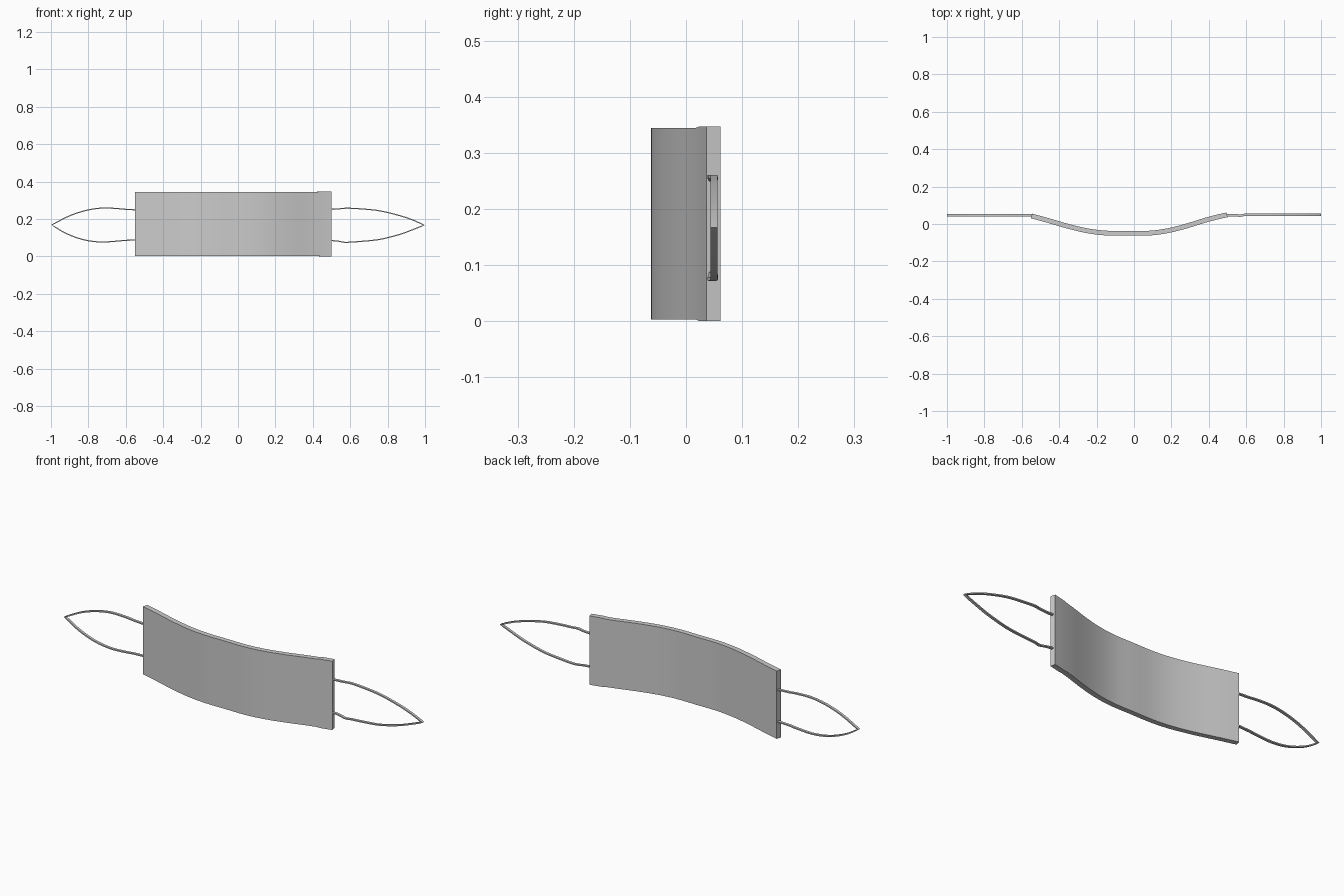
import bpy, bmesh
from mathutils import Vector

if "Cube" in bpy.data.objects:
    bpy.data.objects.remove(bpy.data.objects["Cube"])


def spline(points, steps):
    """Catmull-Rom through the points."""
    p = [Vector(q) for q in points]
    p = [2 * p[0] - p[1]] + p + [2 * p[-1] - p[-2]]
    out = []
    for i in range(1, len(p) - 2):
        a, b, c, d = p[i - 1:i + 3]
        for s in range(steps):
            t = s / steps
            out.append(0.5 * (2 * b + (c - a) * t + (2 * a - 5 * b + 4 * c - d) * t * t
                              + (3 * b - a - 3 * c + d) * t ** 3))
    return out + [p[-2]]


def sweep(name, path, section):
    """Skin quads along a path; section(i, tangent) gives four corner offsets."""
    bm = bmesh.new()
    rings = []
    for i, p in enumerate(path):
        t = (path[min(i + 1, len(path) - 1)] - path[max(i - 1, 0)]).normalized()
        rings.append([bm.verts.new(p + o) for o in section(p, t)])
    for a, b in zip(rings, rings[1:]):
        for k in range(4):
            bm.faces.new((a[k], a[(k + 1) % 4], b[(k + 1) % 4], b[k]))
    bm.faces.new(rings[0])
    bm.faces.new(rings[-1])
    bmesh.ops.recalc_face_normals(bm, faces=bm.faces)
    mesh = bpy.data.meshes.new(name)
    bm.to_mesh(mesh)
    bm.free()
    obj = bpy.data.objects.new(name, mesh)
    bpy.context.collection.objects.link(obj)
    bpy.ops.object.select_all(action='DESELECT')
    obj.select_set(True)
    bpy.context.view_layer.objects.active = obj
    bpy.ops.object.shade_smooth_by_angle(angle=0.5)
    return obj


# Curved panel, slightly taller at its right end
def panel_section(p, t):
    n = Vector((-t.y, t.x, 0)) * 0.0128
    h = 0.1735 if p.x > 0.43 else 0.171
    up = Vector((0, 0, h))
    return [n + up, -n + up, -n - up, n - up]


panel_line = [(-0.548, 0.043), (-0.46, 0.019), (-0.35, -0.013), (-0.24, -0.038),
              (-0.14, -0.049), (-0.03, -0.049), (0.08, -0.049), (0.18, -0.036),
              (0.28, -0.011), (0.37, 0.017), (0.44, 0.036), (0.498, 0.049)]
sweep("mask_panel", spline([(x, y, 0.1735) for x, y in panel_line], 3), panel_section)


# Thin flat ear straps, each pinched to a point at the outer end
def strap_section(p, t):
    n = Vector((-t.z, 0, t.x)) * 0.003
    w = Vector((0, 0.0065, 0))
    return [n + w, n - w, -n - w, -n + w]


def strap(name, upper, lower):
    path = spline(upper, 4) + spline(lower, 4)[1:]
    sweep(name, path, strap_section)


strap("right_ear_strap",
      [(0.485, 0.047, 0.251), (0.53, 0.047, 0.253), (0.57, 0.045, 0.257), (0.60, 0.050, 0.257),
       (0.67, 0.050, 0.253), (0.76, 0.050, 0.243), (0.86, 0.050, 0.219), (0.93, 0.050, 0.196),
       (0.996, 0.050, 0.167)],
      [(0.996, 0.050, 0.167), (0.93, 0.050, 0.141), (0.86, 0.050, 0.116), (0.76, 0.050, 0.091),
       (0.67, 0.050, 0.081), (0.60, 0.050, 0.076), (0.57, 0.045, 0.075), (0.53, 0.047, 0.082),
       (0.485, 0.047, 0.085)])
strap("left_ear_strap",
      [(-0.535, 0.046, 0.248), (-0.61, 0.046, 0.252), (-0.65, 0.046, 0.256), (-0.73, 0.046, 0.258),
       (-0.81, 0.046, 0.246), (-0.90, 0.046, 0.217), (-0.996, 0.046, 0.168)],
      [(-0.996, 0.046, 0.168), (-0.92, 0.046, 0.123), (-0.83, 0.046, 0.090), (-0.74, 0.046, 0.077),
       (-0.65, 0.046, 0.081), (-0.61, 0.046, 0.085), (-0.535, 0.046, 0.088)])
